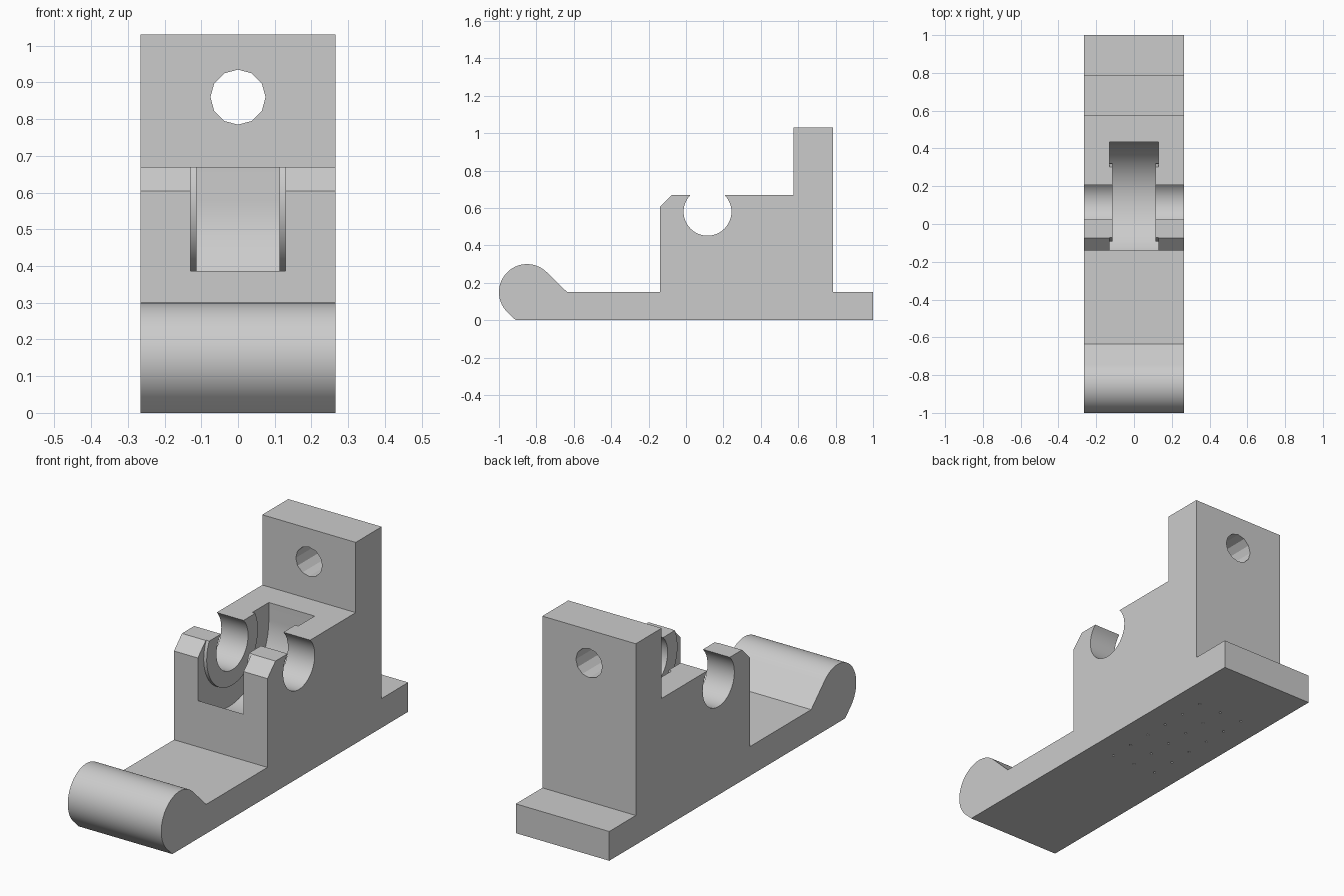
import bpy, bmesh
from math import radians, cos, sin, asin, degrees
from mathutils import Matrix

cube = bpy.data.objects.get("Cube")
if cube:
    bpy.data.objects.remove(cube, do_unlink=True)

HALF_W = 0.265
AXLE = (0.115, 0.58)     # y, z of the wheel axle
TOP = 0.67               # top of the middle block

grey = bpy.data.materials.new("plain grey")
grey.use_nodes = True
colour = (0.6, 0.6, 0.6, 1)
grey.diffuse_color = colour
grey.node_tree.nodes["Principled BSDF"].inputs["Base Color"].default_value = colour


def arc(centre, r, start, end, steps):
    angles = [radians(start + (end - start) * i / steps) for i in range(steps + 1)]
    return [(centre[0] + r * cos(a), centre[1] + r * sin(a)) for a in angles]


def add_object(name, bm):
    bmesh.ops.recalc_face_normals(bm, faces=bm.faces)
    mesh = bpy.data.meshes.new(name)
    bm.to_mesh(mesh)
    bm.free()
    mesh.materials.append(grey)
    obj = bpy.data.objects.new(name, mesh)
    bpy.context.collection.objects.link(obj)
    return obj


def prism(name, profile, half_width):
    """Extrude a closed side profile (y, z) symmetrically along x."""
    bm = bmesh.new()
    face = bm.faces.new([bm.verts.new((-half_width, y, z)) for y, z in profile])
    new = bmesh.ops.extrude_face_region(bm, geom=[face])["geom"]
    verts = [v for v in new if isinstance(v, bmesh.types.BMVert)]
    bmesh.ops.translate(bm, verts=verts, vec=(2 * half_width, 0, 0))
    return add_object(name, bm)


def cut(body, cutter):
    mod = body.modifiers.new(cutter.name, "BOOLEAN")
    mod.operation = "DIFFERENCE"
    mod.solver = "EXACT"
    mod.object = cutter
    cutter.hide_render = True
    cutters.append(cutter)


cutters = []

# Body: rounded nose, base strip, chamfered block, upright plate, heel
nose = arc((-0.85, 0.15), 0.15, 45, 225, 40)
body = prism("bracket_body", [
    (-0.91, 0), (1, 0), (1, 0.15), (0.785, 0.15), (0.785, 1.03), (0.575, 1.03),
    (0.575, TOP), (-0.075, TOP), (-0.14, 0.605), (-0.14, 0.15), (-0.635, 0.15),
] + nose, HALF_W)

# Wheel slot: the narrow gap between the round bosses
inner = arc(AXLE, 0.26, 180, 360, 40)
cut(body, prism("slot_cutter",
                [(inner[0][0], 0.8)] + inner + [(inner[-1][0], 0.8)], 0.113))

# Wider wheel clearance that leaves a boss around the axle on each side
outer = arc(AXLE, 0.32, 180, 360, 64)
boss_r = 0.207
lift = degrees(asin((TOP - AXLE[1]) / boss_r))
boss = arc(AXLE, boss_r, 360 + lift, 180 - lift, 56)
cut(body, prism("clearance_cutter",
                [(outer[0][0], 0.8)] + outer + [(outer[-1][0], 0.8),
                 (boss[0][0], 0.8)] + boss + [(boss[-1][0], 0.8)], 0.13))

# Snap-in axle bore, open at the top
cut(body, prism("axle_cutter", arc(AXLE, 0.128, 0, 352.5, 47), 0.4))

# Mounting hole through the upright plate
bm = bmesh.new()
bmesh.ops.create_cone(bm, cap_ends=True, segments=12, radius1=0.075, radius2=0.075,
                      depth=0.5, matrix=Matrix.Translation((0, 0.68, 0.86))
                      @ Matrix.Rotation(radians(90), 4, "X"))
cut(body, add_object("mounting_hole_cutter", bm))

# Grid of pinholes in the underside
bm = bmesh.new()
for column in (-1, 0, 1):
    for row in range(6):
        bmesh.ops.create_cone(bm, cap_ends=True, segments=8, radius1=0.006, radius2=0.006,
                              depth=0.3, matrix=Matrix.Translation((column * 0.13, row * 0.13, 0)))
cut(body, add_object("pinhole_cutter", bm))

# Bake the cuts and tidy up
bpy.context.view_layer.update()
evaluated = body.evaluated_get(bpy.context.evaluated_depsgraph_get())
mesh = bpy.data.meshes.new_from_object(evaluated)
body.modifiers.clear()
body.data = mesh
mesh.materials.clear()
mesh.materials.append(grey)
for polygon in mesh.polygons:
    polygon.material_index = 0
for cutter in cutters:
    bpy.data.objects.remove(cutter, do_unlink=True)

# Smooth the rounded surfaces, keep the edges crisp
bpy.ops.object.select_all(action="DESELECT")
body.select_set(True)
bpy.context.view_layer.objects.active = body
bpy.ops.object.shade_smooth_by_angle(angle=radians(25))
